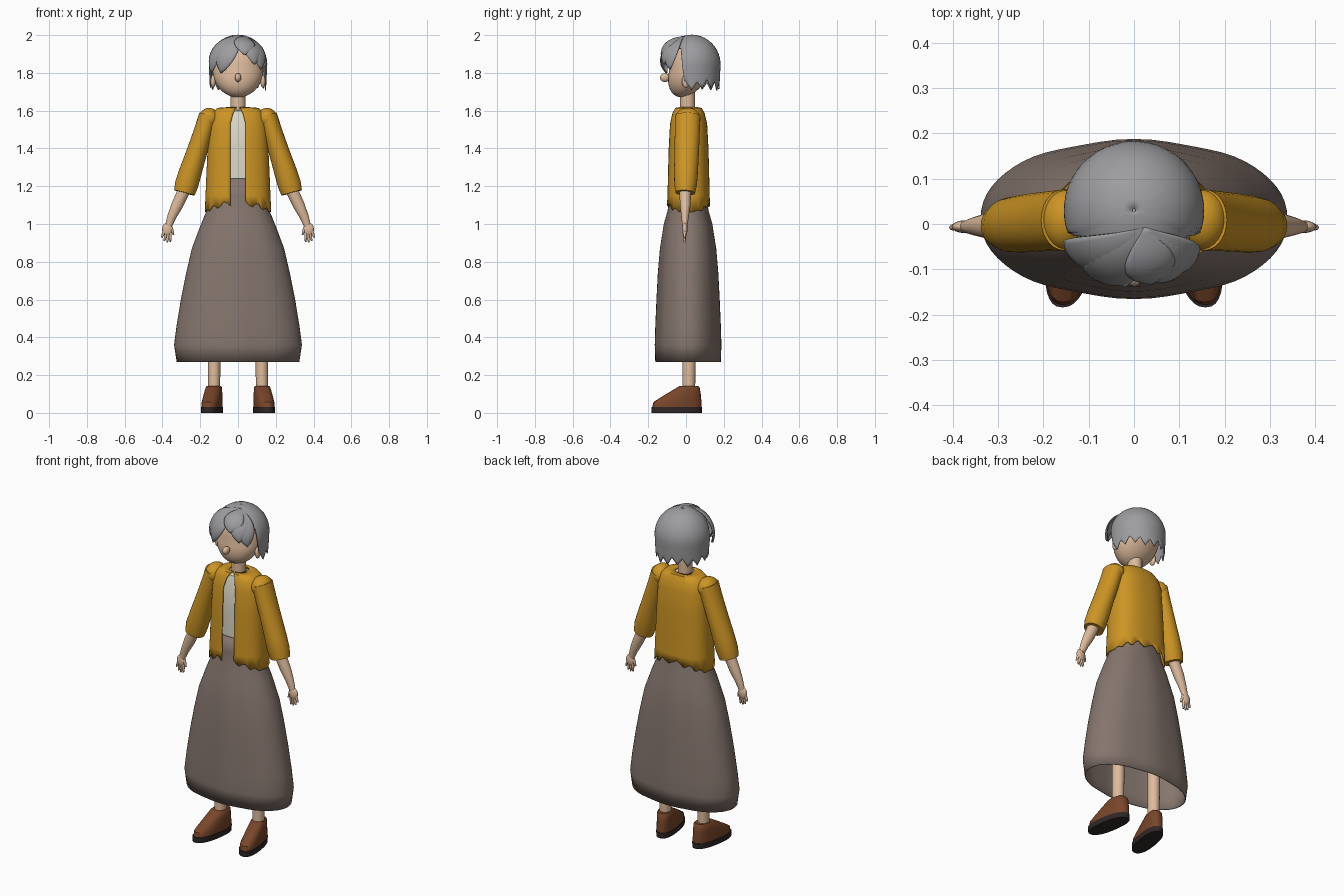
import bpy, bmesh, math
from mathutils import Vector

if "Cube" in bpy.data.objects:
    bpy.data.objects.remove(bpy.data.objects["Cube"])

def mat(name, r, g, b):
    m = bpy.data.materials.new(name)
    m.diffuse_color = [c ** 2.2 for c in (r, g, b)] + [1.0]
    m.use_nodes = True
    m.node_tree.nodes["Principled BSDF"].inputs["Base Color"].default_value = m.diffuse_color
    return m

SKIN = mat("skin", 0.87, 0.73, 0.61)
HAIR = mat("grey_hair", 0.61, 0.61, 0.62)
MUSTARD = mat("mustard_cloth", 0.80, 0.58, 0.16)
SKIRT = mat("taupe_cloth", 0.52, 0.46, 0.43)
CREAM = mat("cream_cloth", 0.87, 0.85, 0.78)
LEATHER = mat("brown_leather", 0.47, 0.28, 0.18)
RUBBER = mat("dark_sole", 0.20, 0.17, 0.17)

def finish(name, bm, material, thick=0, angle=40):
    bmesh.ops.recalc_face_normals(bm, faces=bm.faces)
    me = bpy.data.meshes.new(name)
    bm.to_mesh(me)
    bm.free()
    ob = bpy.data.objects.new(name, me)
    bpy.context.collection.objects.link(ob)
    me.materials.append(material)
    if thick:
        mod = ob.modifiers.new("thickness", 'SOLIDIFY')
        mod.thickness = thick
        mod.offset = 0
    bpy.ops.object.select_all(action='DESELECT')
    ob.select_set(True)
    bpy.context.view_layer.objects.active = ob
    bpy.ops.object.shade_smooth_by_angle(angle=math.radians(angle))
    return ob

def loft(name, rings, material, wrap=True, caps=True, thick=0, angle=40):
    """Skin a list of point rings of equal length."""
    bm = bmesh.new()
    vs = [[bm.verts.new(p) for p in ring] for ring in rings]
    n = len(vs[0])
    for a, b in zip(vs, vs[1:]):
        for i in range(n if wrap else n - 1):
            j = (i + 1) % n
            bm.faces.new((a[i], a[j], b[j], b[i]))
    if caps:
        bm.faces.new(vs[0])
        bm.faces.new(vs[-1])
    return finish(name, bm, material, thick, angle)

def spow(v, e):
    return math.copysign(abs(v) ** e, v)

def oval(a, rx, ry, n=2.0):
    """Superellipse point; angle 0 faces the front."""
    return rx * spow(math.sin(a), 2 / n), -ry * spow(math.cos(a), 2 / n)

def angles(n):
    return [2 * math.pi * i / n for i in range(n)]

def tube(name, pts, radii, material, n=20):
    """Oval tube along a path; radii are (sideways, front-to-back)."""
    pts = [Vector(p) for p in pts]
    rings = []
    for i, p in enumerate(pts):
        d = (pts[min(i + 1, len(pts) - 1)] - pts[max(i - 1, 0)]).normalized()
        side = d.cross(Vector((0, 1, 0))).normalized()
        fwd = side.cross(d)
        ra, rb = radii[i]
        rings.append([p + side * ra * math.cos(a) + fwd * rb * math.sin(a) for a in angles(n)])
    return loft(name, rings, material)

def ball(name, centre, size, material, shear=0.0, u=24, v=16):
    bm = bmesh.new()
    bmesh.ops.create_uvsphere(bm, u_segments=u, v_segments=v, radius=1)
    for w in bm.verts:
        x, y, z = (w.co[i] * size[i] for i in range(3))
        w.co = Vector(centre) + Vector((x, y + shear * min(z, 0), z))
    return finish(name, bm, material, angle=60)

# Head, neck and nose
ball("head", (0, 0.02, 1.82), (0.135, 0.107, 0.15), SKIN, shear=0.28, u=32, v=20)
tube("neck", [(0, 0.008, 1.72), (0, 0.008, 1.58)], [(0.04, 0.04)] * 2, SKIN)
ball("nose", (0, -0.112, 1.775), (0.017, 0.026, 0.023), SKIN, u=16, v=10)

# Hair cap with a jagged lower edge and an open face
HC, HR = Vector((0, 0.03, 1.845)), Vector((0.152, 0.15, 0.154))
COLS, STEPS = 96, 16
columns = []
for k, a in enumerate(angles(COLS)):
    off = abs(math.degrees(math.atan2(math.sin(a), math.cos(a))))
    tooth = abs((k % 6) - 3) / 3
    face = min(1, max(0, (off - 66) / 10))
    end = 1.0 + face * (1.15 + 0.27 * tooth + 0.05 * math.sin(5 * a))
    col = []
    for s in range(STEPS + 1):
        t = 0.02 + (end - 0.02) * s / STEPS
        r = math.sin(t) if t < math.pi / 2 else 1 - 0.05 * (t - math.pi / 2)
        z = math.cos(t) if t < math.pi / 2 else math.pi / 2 - t
        col.append(HC + Vector((HR.x * r * math.sin(a), -HR.y * r * math.cos(a), HR.z * z)))
    columns.append(col)
cap_rings = [[c[s] for c in columns] for s in range(STEPS + 1)]
loft("hair_cap", cap_rings, HAIR, caps=False, thick=0.006, angle=60)

# Fringe: overlapping leaf-shaped locks; (tip x, tip z, width)
APEX = Vector((0.15, -0.25, 0.95)).normalized()
LOCKS = [(-0.138, 1.80, 0.30), (-0.088, 1.80, 0.36), (0.118, 1.82, 0.30),
         (0.085, 1.845, 0.32), (0.035, 1.895, 0.34)]
for k, (tx, tz, width) in enumerate(LOCKS):
    dx, dz = tx / 0.165, (tz - HC.z) / 0.17
    tip = Vector((dx, -math.sqrt(max(0.05, 1 - dx * dx - dz * dz)), dz)).normalized()
    across = APEX.cross(tip).normalized()
    rows = []
    for i in range(13):
        t = i / 12
        d = APEX.slerp(tip, t)
        w = width * max(0.01, math.sin(math.pi * t ** 1.25)) ** 0.8
        lift = 1.0 + (0.17 + 0.012 * k) * math.sin(0.75 * math.pi * t) * t ** 0.5
        row = []
        for j in range(-4, 5):
            q = (d + across * w * j / 4).normalized() * (lift - 0.05 * (j / 4) ** 2 * t)
            row.append(HC + Vector(q[m] * HR[m] for m in range(3)))
        rows.append(row)
    loft("fringe_lock", rows, HAIR, wrap=False, caps=False, thick=0.006, angle=60)

# Long skirt with soft folds, open below; (z, half width, half depth)
SKIRT_PROFILE = [(1.24, 0.142, 0.088), (1.15, 0.148, 0.094), (1.07, 0.164, 0.105),
                 (1.0, 0.193, 0.124), (0.87, 0.242, 0.144), (0.74, 0.272, 0.155),
                 (0.6, 0.300, 0.162), (0.46, 0.323, 0.168), (0.36, 0.336, 0.171),
                 (0.27, 0.322, 0.168)]
rings = []
for z, rx, ry in SKIRT_PROFILE:
    ring = []
    fold = 0.018 * min(1, (1.24 - z) / 0.3)
    for a in angles(64):
        x, y = oval(a, rx, ry, 2.15)
        f = 1 + fold * math.cos(8 * a) * math.cos(a) ** 2
        ring.append((x, 0.011 + y * f, z))
    rings.append(ring)
loft("skirt", rings, SKIRT, caps=False, thick=0.005, angle=50)

# Shirt under the jacket; (z, half width, half depth)
SHIRT = [(1.605, 0.045, 0.042), (1.597, 0.10, 0.060), (1.54, 0.135, 0.078),
         (1.4, 0.14, 0.085), (1.2, 0.135, 0.080)]
loft("shirt", [[(x, 0.012 + y, z) for x, y in (oval(a, rx, ry, 2.4) for a in angles(40))]
               for z, rx, ry in SHIRT], CREAM)

# Open jacket with a ragged hem; (z, half width, half depth, half front gap)
JACKET = [(1.616, 0.050, 0.046, 0.008), (1.612, 0.108, 0.068, 0.014),
          (1.585, 0.135, 0.083, 0.026), (1.53, 0.150, 0.096, 0.040),
          (1.4, 0.158, 0.103, 0.040), (1.25, 0.165, 0.107, 0.040),
          (1.15, 0.169, 0.109, 0.040), (1.07, 0.173, 0.111, 0.040)]
rings = []
for z, rx, ry, gap in JACKET:
    a0 = math.asin((gap / rx) ** 1.25)
    ring = []
    for k in range(57):
        a = a0 + (2 * math.pi - 2 * a0) * k / 56
        x, y = oval(a, rx, ry, 2.5)
        hem = 0
        if z < 1.1:
            hem = 0.045 * math.cos(a) ** 2 + 0.016 * math.sin(14 * a) * abs(math.cos(a)) - 0.006
        ring.append((x, 0.013 + y, z + hem))
    rings.append(ring)
loft("jacket", rings, MUSTARD, wrap=False, caps=False, thick=0.006, angle=50)

# Shoe outlines; (z, front y, back y, half width)
SOLE = [(0.0, -0.183, 0.084, 0.052), (0.032, -0.184, 0.085, 0.053)]
UPPER = [(0.032, -0.178, 0.082, 0.050), (0.058, -0.172, 0.082, 0.050),
         (0.10, -0.105, 0.078, 0.046), (0.136, -0.045, 0.072, 0.041),
         (0.142, -0.034, 0.066, 0.036)]

def shoe_rings(profile, s):
    out = []
    for z, front, back, hw in profile:
        ring = []
        for a in angles(32):
            x, y = oval(a, hw, (back - front) / 2, 2.4)
            y += (front + back) / 2
            ring.append((s * (0.130 + x - 0.15 * y), y, z))
        out.append(ring)
    return out

# Paired parts
for s, side in ((1, "left"), (-1, "right")):
    ball(side + "_ear", (s * 0.132, 0.0, 1.755), (0.014, 0.022, 0.034), SKIN, u=14, v=10)

    # Sleeve with rounded shoulder
    ball(side + "_shoulder", (s * 0.153, 0.009, 1.558), (0.054, 0.068, 0.057), MUSTARD)
    tube(side + "_sleeve",
         [(s * x, y, z) for x, y, z in ((0.156, 0.009, 1.575), (0.182, 0.007, 1.49),
          (0.215, 0.004, 1.39), (0.252, 0.0, 1.275), (0.272, -0.002, 1.21),
          (0.284, -0.004, 1.165))],
         [(0.051, 0.067), (0.052, 0.066), (0.054, 0.065), (0.060, 0.063),
          (0.062, 0.060), (0.056, 0.052)], MUSTARD, 28)

    # Forearm, palm, fingers and thumb
    tube(side + "_forearm",
         [(s * 0.275, -0.004, 1.20), (s * 0.322, -0.004, 1.10), (s * 0.35, -0.005, 1.04),
          (s * 0.368, -0.006, 0.99)],
         [(0.033, 0.032), (0.031, 0.028), (0.024, 0.020), (0.018, 0.014)], SKIN)
    ball(side + "_palm", (s * 0.374, -0.006, 0.972), (0.028, 0.014, 0.036), SKIN, u=16, v=10)
    for x0, z0, x1, z1 in ((0.390, 0.962, 0.404, 0.928), (0.380, 0.955, 0.390, 0.910),
                           (0.370, 0.953, 0.374, 0.903), (0.359, 0.955, 0.358, 0.906),
                           (0.355, 0.985, 0.341, 0.942)):
        mid = (s * (x0 + x1) / 2, -0.007, (z0 + z1) / 2)
        tube(side + "_finger", [(s * x0, -0.006, z0), mid, (s * x1, -0.008, z1)],
             [(0.008, 0.009), (0.0075, 0.008), (0.004, 0.005)], SKIN, 10)

    # Leg and shoe
    tube(side + "_leg", [(s * 0.125, 0.02, 0.62), (s * 0.127, 0.014, 0.10)],
         [(0.036, 0.037), (0.032, 0.034)], SKIN)
    loft(side + "_sole", shoe_rings(SOLE, s), RUBBER)
    loft(side + "_shoe", shoe_rings(UPPER, s), LEATHER)
